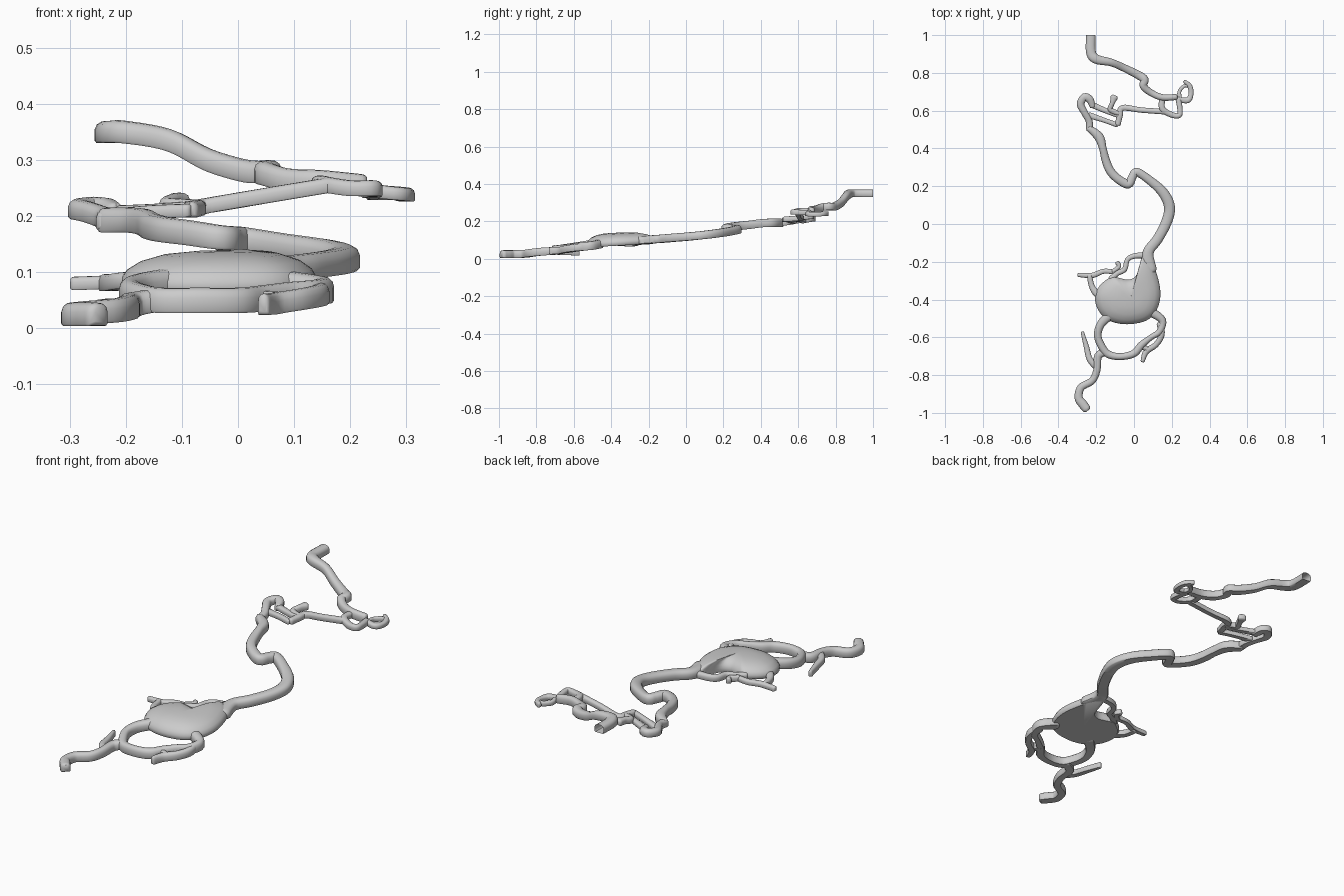
import bpy, bmesh
from mathutils import Vector

# Channel cross-section: flat underside, softly rounded top
PROFILE = [(-.85, -.5), (-1, -.4), (-1, .1), (-.85, .33), (-.5, .47), (0, .5),
           (.5, .47), (.85, .33), (1, .1), (1, -.4), (.85, -.5)]


def finish(name, bm):
    bmesh.ops.recalc_face_normals(bm, faces=bm.faces)
    me = bpy.data.meshes.new(name)
    bm.to_mesh(me)
    bm.free()
    ob = bpy.data.objects.new(name, me)
    bpy.context.collection.objects.link(ob)
    bpy.ops.object.select_all(action='DESELECT')
    ob.select_set(True)
    bpy.context.view_layer.objects.active = ob
    bpy.ops.object.shade_smooth_by_angle(angle=.8)


def spline(pts, closed=False, steps=5):
    n = len(pts)
    pick = (lambda i: pts[i % n]) if closed else (lambda i: pts[max(0, min(n - 1, i))])
    out = []
    for i in range(n if closed else n - 1):
        a, b, c, d = (Vector(pick(i + k)) for k in (-1, 0, 1, 2))
        for s in range(steps):
            t = s / steps
            out.append(.5 * (2 * b + (c - a) * t + (2 * a - 5 * b + 4 * c - d) * t * t
                             + (3 * b - a - 3 * c + d) * t ** 3))
    return out if closed else out + [Vector(pts[-1])]


def channel(name, pts, height, open_start=False):
    """Sweep the profile along points of (x, y, middle z, half width)."""
    path = [(Vector(p[:3]), p[3], height) for p in spline(pts)]
    tang = []
    for i in range(len(path)):
        d = path[min(i + 1, len(path) - 1)][0] - path[max(i - 1, 0)][0]
        tang.append(Vector((d.x, d.y, 0)).normalized())

    def tip(i, sign):
        p, r, h = path[i]
        return [((p + tang[i] * sign * r * f, r * s, h * (.4 + .6 * s)), tang[i])
                for f, s in ((.35, .88), (.6, .55))]
    rows = list(zip(path, tang))
    start = [] if open_start else tip(0, -1)[::-1]
    rows = start + rows + tip(-1, 1)
    bm = bmesh.new()
    rings = []
    for (p, r, h), t in rows:
        side = Vector((-t.y, t.x, 0))
        rings.append([bm.verts.new(p + side * u * r + Vector((0, 0, v * h))) for u, v in PROFILE])
    n = len(PROFILE)
    for a, b in zip(rings, rings[1:]):
        for k in range(n):
            bm.faces.new((a[k], a[(k + 1) % n], b[(k + 1) % n], b[k]))
    if not open_start:
        bm.faces.new(rings[0])
    bm.faces.new(rings[-1])
    finish(name, bm)


# Upper stream from the open source end down to the small loops
channel("upper_stream", [
    (-.228, 1, .35, .025), (-.228, .91, .35, .026), (-.2, .873, .35, .025), (-.12, .855, .335, .02),
    (-.05, .825, .30, .02), (.02, .79, .28, .022), (.055, .765, .28, .022), (.05, .73, .277, .02),
    (.09, .695, .265, .018), (.15, .67, .262, .017), (.22, .672, .255, .016)], .04, True)
channel("loop_lower_side", [
    (.15, .67, .258, .016), (.15, .61, .258, .016), (.20, .578, .25, .015),
    (.24, .575, .25, .013), (.243, .61, .248, .014), (.235, .66, .246, .015)], .028)
channel("eddy_right", [
    (.235, .66, .246, .014), (.285, .655, .24, .015), (.302, .69, .238, .013),
    (.295, .73, .24, .013), (.268, .755, .242, .009)], .024)
channel("eddy_left", [
    (.245, .655, .243, .012), (.24, .70, .24, .010), (.265, .73, .24, .009), (.28, .73, .24, .008)], .022)

# Cross stream and the parallel channels on the left
channel("cross_stream", [
    (.16, .595, .255, .015), (.04, .603, .235, .014), (-.06, .615, .218, .016),
    (-.075, .575, .215, .016), (-.085, .53, .212, .015)], .028)
channel("parallel_north", [(-.075, .57, .215, .012), (-.15, .60, .21, .014), (-.22, .63, .207, .016)], .024)
channel("parallel_south", [(-.09, .525, .21, .013), (-.16, .55, .207, .013), (-.235, .575, .2, .016)], .024)
channel("knob_branch", [
    (-.08, .585, .215, .013), (-.125, .605, .218, .014), (-.115, .64, .225, .013),
    (-.105, .67, .227, .02)], .03)
channel("left_bend", [
    (-.22, .625, .207, .016), (-.235, .66, .215, .02), (-.262, .672, .217, .02), (-.283, .635, .213, .02),
    (-.262, .59, .207, .018), (-.238, .545, .198, .018), (-.235, .50, .193, .018)], .035)

# Main stream into the lake
channel("main_stream", [
    (-.235, .505, .193, .018), (-.185, .46, .193, .025), (-.165, .40, .19, .02), (-.15, .34, .182, .022),
    (-.125, .28, .176, .023), (-.08, .235, .170, .023), (-.03, .212, .162, .024), (-.008, .25, .16, .022),
    (.015, .275, .158, .022), (.085, .23, .147, .023), (.155, .165, .137, .027), (.188, .09, .127, .029),
    (.172, .01, .119, .028), (.125, -.08, .112, .027), (.075, -.15, .106, .029),
    (.08, -.24, .10, .04)], .044)

# Lake: low dome over a flat, gently tilted underside
outline = [(.05, -.165), (.095, -.205), (.128, -.29), (.14, -.37), (.127, -.44), (.09, -.495), (.03, -.523),
           (-.06, -.53), (-.14, -.507), (-.19, -.455), (-.207, -.385), (-.18, -.325), (-.12, -.28),
           (-.08, -.285), (-.03, -.295), (.01, -.275), (.03, -.215)]
shore = spline([(x, y, 0) for x, y in outline], True, 4)
mid = Vector((-.02, -.40, 0))
bm = bmesh.new()
rings = []
for scale, lift in ((.96, 0), (1, .008), (1, .022), (.95, .036), (.82, .051), (.6, .063), (.3, .069)):
    ring = []
    for p in shore:
        q = mid.lerp(p, scale)
        ring.append(bm.verts.new((q.x, q.y, .068 + .06 * (q.y + .4) + lift)))
    rings.append(ring)
for a, b in zip(rings, rings[1:]):
    for k in range(len(a)):
        j = (k + 1) % len(a)
        bm.faces.new((a[k], a[j], b[j], b[k]))
for ring, z in ((rings[0], .068), (rings[-1], .138)):
    c = bm.verts.new((mid.x, mid.y, z))
    for k in range(len(ring)):
        bm.faces.new((ring[k], ring[(k + 1) % len(ring)], c))
finish("lake", bm)

# Side channels north-west of the lake
channel("inlet_loop", [
    (.06, -.165, .10, .017), (0, -.17, .098, .014), (-.035, -.19, .095, .013),
    (-.05, -.24, .094, .014), (-.09, -.262, .092, .014), (-.12, -.29, .092, .016)], .03)
channel("inlet_spur", [(-.11, -.25, .091, .011), (-.08, -.225, .09, .012), (-.088, -.205, .09, .012)], .028)
channel("west_arm", [
    (-.10, -.255, .09, .013), (-.16, -.25, .087, .013), (-.22, -.272, .083, .014),
    (-.292, -.27, .08, .011)], .024)
channel("west_link", [
    (-.235, -.275, .082, .014), (-.225, -.325, .082, .015), (-.205, -.36, .085, .018),
    (-.17, -.39, .085, .02)], .03)

# Outlet ring below the lake
channel("outlet_ring", [
    (-.125, -.48, .085, .026), (-.175, -.53, .075, .022), (-.192, -.59, .065, .02), (-.17, -.65, .056, .02),
    (-.135, -.69, .05, .02), (-.07, -.702, .05, .018), (0, -.685, .05, .02), (.04, -.64, .054, .019),
    (.09, -.60, .06, .015), (.135, -.57, .064, .017), (.15, -.51, .07, .02), (.09, -.465, .08, .025)], .045)
channel("outlet_spur", [
    (.14, -.53, .066, .02), (.145, -.59, .06, .016), (.115, -.64, .053, .015),
    (.065, -.675, .045, .016), (.046, -.725, .043, .011)], .038)
channel("outlet_spur_link", [(.075, -.665, .047, .014), (.035, -.645, .05, .014)], .036)

# Final run to the lowest end, with its side branch
channel("lower_stream", [
    (-.15, -.675, .05, .022), (-.19, -.70, .043, .021), (-.197, -.775, .038, .019), (-.222, -.83, .032, .019),
    (-.28, -.865, .027, .02), (-.293, -.92, .025, .022), (-.27, -.955, .025, .024),
    (-.253, -.977, .025, .023)], .042)
channel("lower_branch", [
    (-.2, -.755, .038, .018), (-.235, -.715, .038, .016), (-.252, -.65, .035, .014),
    (-.273, -.575, .033, .009)], .03)
